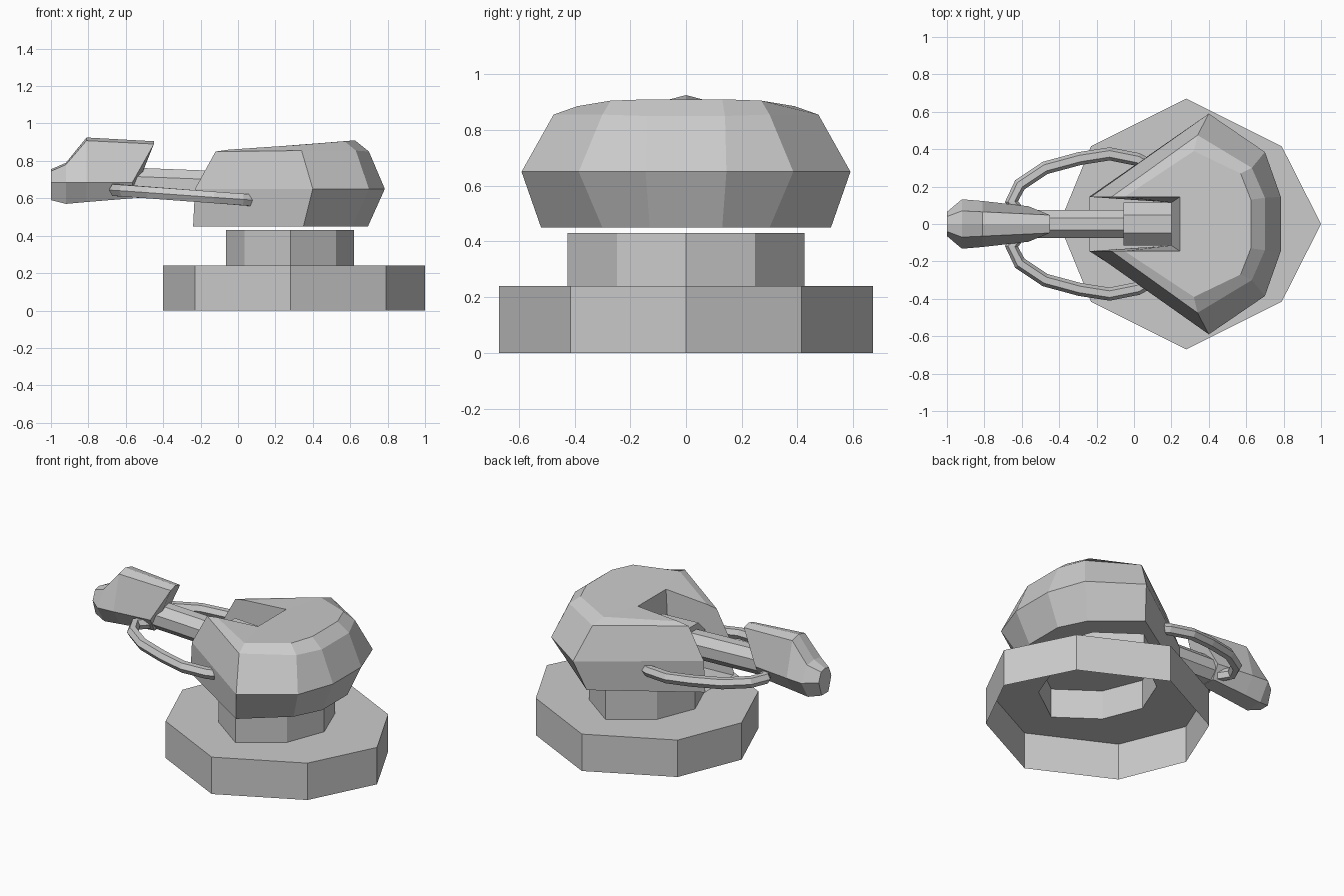
import bpy
import bmesh
from math import cos, sin, pi
from mathutils import Vector

if "Cube" in bpy.data.objects:
    bpy.data.objects.remove(bpy.data.objects["Cube"])

# One plain grey for the whole turret
grey = bpy.data.materials.new("plain_grey")
grey.use_nodes = True
grey.diffuse_color = (0.6, 0.6, 0.6, 1)
shader = grey.node_tree.nodes["Principled BSDF"]
shader.inputs["Base Color"].default_value = grey.diffuse_color
shader.inputs["Roughness"].default_value = 0.8


def finish(name, bm):
    bmesh.ops.recalc_face_normals(bm, faces=bm.faces[:])
    mesh = bpy.data.meshes.new(name)
    bm.to_mesh(mesh)
    bm.free()
    mesh.materials.append(grey)
    obj = bpy.data.objects.new(name, mesh)
    bpy.context.collection.objects.link(obj)
    return obj


def bridge(bm, rings, closed=True):
    """Join successive rings with quads and return their vertices."""
    rows = [[bm.verts.new(p) for p in ring] for ring in rings]
    n = len(rows[0])
    for a, b in zip(rows, rows[1:]):
        for i in range(n if closed else n - 1):
            j = (i + 1) % n
            bm.faces.new((a[i], a[j], b[j], b[i]))
    return rows


def loft(name, rings, cap_start=True, cap_end=True):
    bm = bmesh.new()
    rows = bridge(bm, rings)
    if cap_start:
        bm.faces.new(rows[0])
    if cap_end:
        bm.faces.new(rows[-1])
    return finish(name, bm)


def plinth_ring(back, front, half_y, corner_x, corner_y, z):
    """Flattened octagon with its points on the axes."""
    c = 0.28
    return [(back, 0, z), (c + corner_x, corner_y, z), (c, half_y, z),
            (c - corner_x, corner_y, z), (front, 0, z),
            (c - corner_x, -corner_y, z), (c, -half_y, z),
            (c + corner_x, -corner_y, z)]


def barrel_ring(x, z, ry, rz):
    """Octagon across the x axis with a flat top."""
    return [(x, ry * cos(pi / 8 + i * pi / 4) / cos(pi / 8),
             z + rz * sin(pi / 8 + i * pi / 4) / cos(pi / 8)) for i in range(8)]


# Hollow base and the neck rising from it
base = (1.0, -0.4, 0.67, 0.51, 0.415)
neck = (0.62, -0.065, 0.425, 0.245, 0.248)
loft("base", [plinth_ring(*base, 0), plinth_ring(*base, 0.24),
              plinth_ring(*neck, 0.24)], False, False)
loft("neck", [plinth_ring(*neck, 0.24), plinth_ring(*neck, 0.43)], False, True)

# Turret shell: half outlines from the slot mouth round to the back
halves = [
    [(-0.24, 0.145, 0.45), (0.35, 0.52, 0.45), (0.61, 0.30, 0.45), (0.695, 0.13, 0.45)],
    [(-0.23, 0.145, 0.65), (0.40, 0.59, 0.65), (0.70, 0.385, 0.65), (0.785, 0.145, 0.65)],
    [(-0.12, 0.145, 0.85), (0.34, 0.475, 0.855), (0.63, 0.30, 0.855), (0.70, 0.14, 0.85)],
    [(-0.05, 0.145, 0.86), (0.32, 0.39, 0.885), (0.57, 0.27, 0.905), (0.625, 0.13, 0.91)],
]
bm = bmesh.new()
rows = bridge(bm, [h + [(x, -y, z) for x, y, z in reversed(h)] for h in halves], False)
bm.faces.new(rows[0])
top = rows[-1]
rear = [bm.verts.new((0.245, s * 0.145, 0.88)) for s in (1, -1)]
foot = [bm.verts.new((0.2, s * 0.115, 0.45)) for s in (1, -1)]
bm.faces.new((rear[0], top[1], top[2], top[3], top[4], top[5], top[6], rear[1]))
bm.faces.new((foot[0], rear[0], rear[1], foot[1]))
for side, end in ((0, 0), (1, -1)):
    bm.faces.new((top[end], top[1 if end == 0 else 6], rear[side]))
    # Slot wall, leaning in towards its foot
    bm.faces.new([row[end] for row in rows] + [rear[side], foot[side]])
finish("turret_shell", bm)

# Gun barrel and breech in the slot
loft("barrel", [barrel_ring(-0.65, 0.687, 0.075, 0.08),
                barrel_ring(0.0, 0.662, 0.075, 0.08)])
loft("breech", [barrel_ring(-0.055, 0.665, 0.115, 0.115),
                barrel_ring(0.2, 0.655, 0.115, 0.115)])


# Muzzle shroud: ridge on top, wide waist, narrow underside
def shroud_ring(x_top, x_low, ridge, shoulder, waist, bottom):
    half = [(x_top, shoulder[0], shoulder[1]), (x_low, waist, 0.685),
            (x_low, bottom[0], bottom[1])]
    return ([(x_top, 0, ridge)] + half
            + [(x, -y, z) for x, y, z in reversed(half)])


loft("muzzle_shroud", [
    shroud_ring(-1.0, -1.0, 0.755, (0.04, 0.745), 0.065, (0.035, 0.59)),
    shroud_ring(-0.92, -0.92, 0.79, (0.07, 0.78), 0.132, (0.06, 0.57)),
    shroud_ring(-0.81, -0.81, 0.925, (0.065, 0.908), 0.123, (0.057, 0.58)),
    shroud_ring(-0.45, -0.565, 0.905, (0.048, 0.89), 0.095, (0.05, 0.6)),
])

# Curved hoses from the shroud back to the turret cheeks
path = [(-0.6, 0.04), (-0.655, 0.12), (-0.61, 0.21), (-0.475, 0.3),
        (-0.29, 0.35), (-0.13, 0.375), (0.02, 0.345), (0.1, 0.3)]
points = [Vector((x, y, 0.595 - 0.075 * x)) for x, y in path]
for name, side in (("back_hose", 1), ("front_hose", -1)):
    rings = []
    for i, p in enumerate(points):
        along = points[min(i + 1, len(points) - 1)] - points[max(i - 1, 0)]
        across = along.cross(Vector((0, 0, 1))).normalized()
        ring = []
        for k in range(6):
            a = k * pi / 3
            q = p + across * 0.035 * cos(a) + Vector((0, 0, 0.036 * sin(a)))
            ring.append((q.x, side * q.y, q.z))
        rings.append(ring)
    loft(name, rings)
